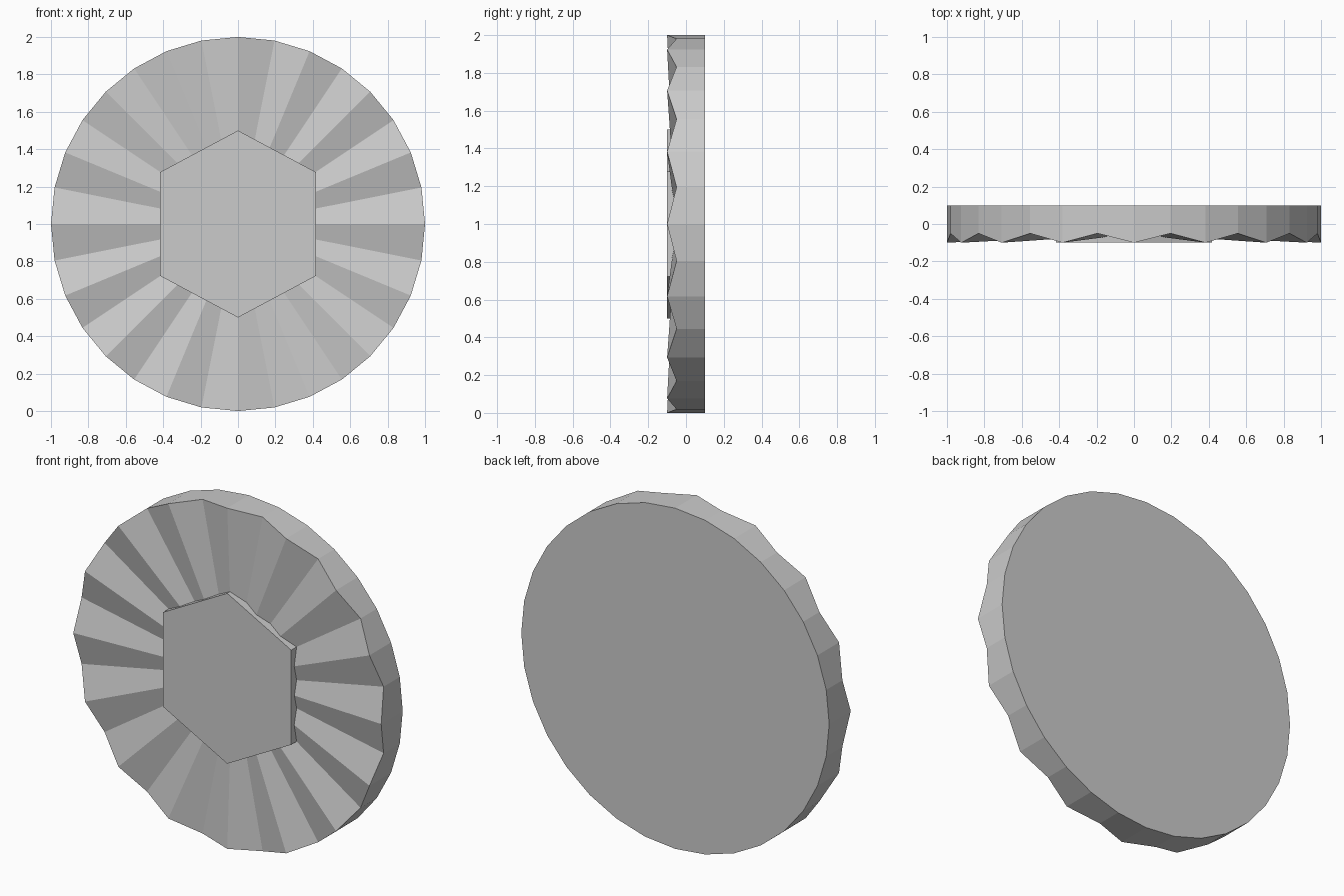
import bpy
import bmesh
from math import sin, cos, radians

cube = bpy.data.objects.get("Cube")
if cube:
    bpy.data.objects.remove(cube, do_unlink=True)

SIDES = 32
FRONT, VALLEY, BACK = -0.1, -0.05, 0.1

grey = bpy.data.materials.new("plain grey")
grey.use_nodes = True
colour = (0.6, 0.6, 0.6, 1)
grey.diffuse_color = colour
grey.node_tree.nodes["Principled BSDF"].inputs["Base Color"].default_value = colour


def point(radius, degrees, y):
    a = radians(degrees)
    return (radius * cos(a), y, 1 + radius * sin(a))


def finish(name, bm):
    bmesh.ops.recalc_face_normals(bm, faces=bm.faces)
    mesh = bpy.data.meshes.new(name)
    bm.to_mesh(mesh)
    bm.free()
    mesh.materials.append(grey)
    obj = bpy.data.objects.new(name, mesh)
    bpy.context.collection.objects.link(obj)


# Disc: pleated front fan, straight rim, flat back
bm = bmesh.new()
step = 360 / SIDES
front = [bm.verts.new(point(1, i * step, VALLEY if i % 2 else FRONT)) for i in range(SIDES)]
back = [bm.verts.new(point(1, i * step, BACK)) for i in range(SIDES)]
hub = bm.verts.new((0, VALLEY, 1))
for i in range(SIDES):
    j = (i + 1) % SIDES
    bm.faces.new((hub, front[i], front[j]))
    bm.faces.new((front[i], back[i], back[j], front[j]))
bm.faces.new(back)
finish("pleated_disc", bm)

# Raised hexagonal boss, its corners lying on the ridges
bm = bmesh.new()
angles = [k * step for k in (3, 8, 13, 19, 24, 29)]
outer = [bm.verts.new(point(0.5, a, FRONT)) for a in angles]
inner = [bm.verts.new(point(0.5, a, VALLEY)) for a in angles]
for i in range(6):
    j = (i + 1) % 6
    bm.faces.new((outer[i], inner[i], inner[j], outer[j]))
bm.faces.new(outer)
bm.faces.new(inner)
finish("hexagonal_boss", bm)
